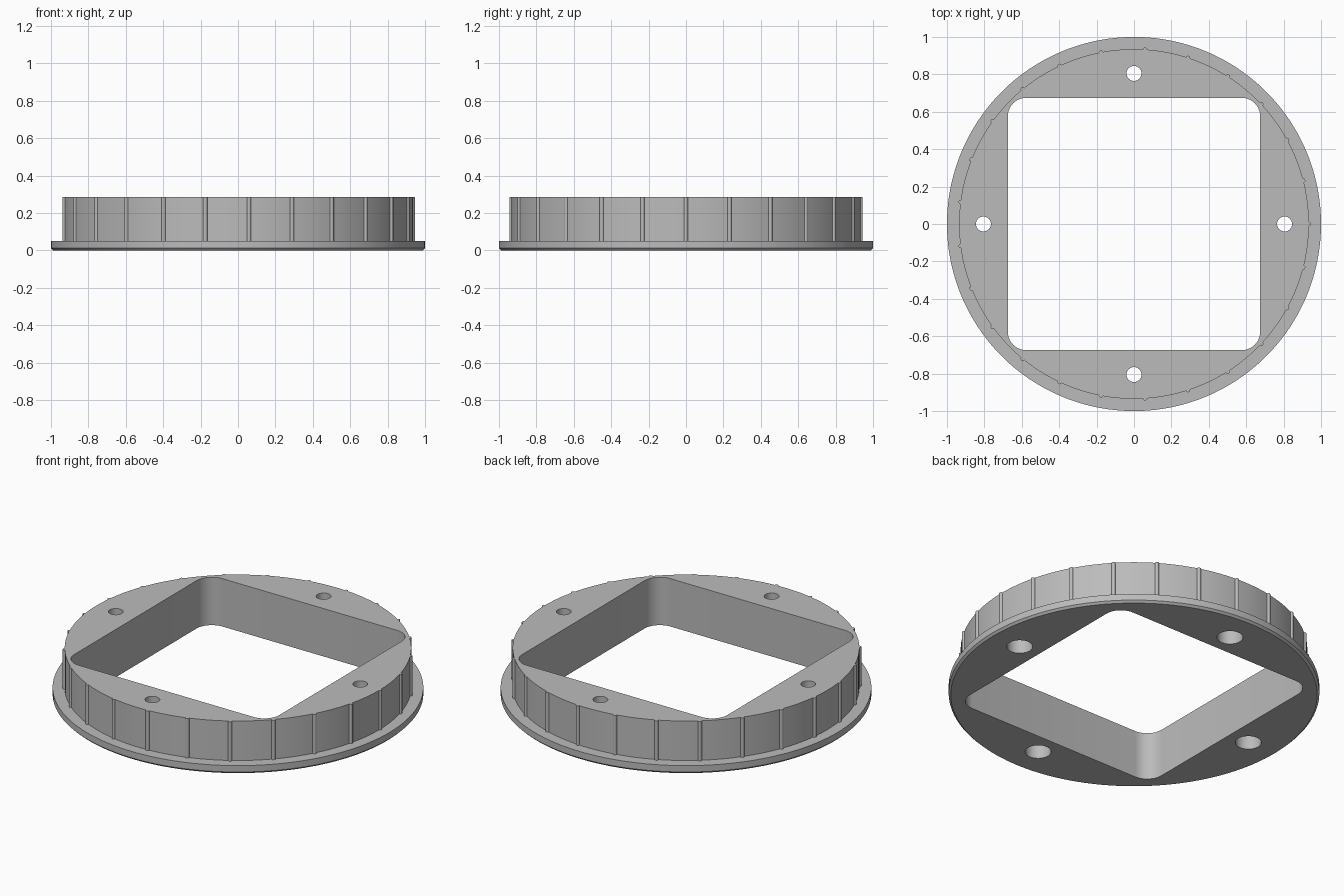
import bpy, bmesh
from math import sin, cos, pi, radians, sqrt

cube = bpy.data.objects.get("Cube")
if cube:
    bpy.data.objects.remove(cube)

RIBS = 25
BODY_R, FLANGE_R, RIB_R = 0.935, 1.0, 0.011
HEIGHT, FLANGE_H, CHAMFER = 0.285, 0.05, 0.012

grey = bpy.data.materials.new("plain grey")
grey.use_nodes = True
colour = (0.5, 0.5, 0.5, 1)
grey.diffuse_color = colour
grey.node_tree.nodes["Principled BSDF"].inputs["Base Color"].default_value = colour


def stack(name, loops):
    """Skin a closed solid through matching loops listed from bottom to top."""
    bm = bmesh.new()
    rings = [[bm.verts.new(p) for p in loop] for loop in loops]
    n = len(rings[0])
    for low, high in zip(rings, rings[1:]):
        for i in range(n):
            j = (i + 1) % n
            bm.faces.new((low[i], low[j], high[j], high[i]))
    bm.faces.new(rings[0][::-1])
    bm.faces.new(rings[-1])
    mesh = bpy.data.meshes.new(name)
    bm.to_mesh(mesh)
    bm.free()
    obj = bpy.data.objects.new(name, mesh)
    bpy.context.collection.objects.link(obj)
    mesh.materials.append(grey)
    return obj


def disc(x, y, r, z, n=40):
    return [(x + r * cos(2 * pi * i / n), y + r * sin(2 * pi * i / n), z) for i in range(n)]


# Shared angles: a half-round rib, then plain wall up to the next rib
pitch = 2 * pi / RIBS
half = RIB_R / BODY_R
outline = []
for k in range(RIBS):
    for i in range(7):
        t = -cos(pi * i / 6)
        outline.append((k * pitch + t * half, RIB_R * sqrt(max(0, 1 - t * t))))
    for i in range(1, 6):
        outline.append((k * pitch + half + (pitch - 2 * half) * i / 6, 0))


def ring(radius, z, rib=0):
    return [((radius + rib * b) * cos(a), (radius + rib * b) * sin(a), z) for a, b in outline]


# Flanged ring with a ribbed wall
body = stack("ribbed_ring", [
    ring(FLANGE_R - CHAMFER, 0),
    ring(FLANGE_R, CHAMFER),
    ring(FLANGE_R, FLANGE_H),
    ring(BODY_R, FLANGE_H, 1),
    ring(BODY_R, HEIGHT, 1),
])

# Square opening with rounded corners
HALF, CORNER = 0.675, 0.1


def rounded_square(z):
    c = HALF - CORNER
    points = []
    for q, (sx, sy) in enumerate([(1, 1), (-1, 1), (-1, -1), (1, -1)]):
        for i in range(11):
            a = radians(90 * q + 9 * i)
            points.append((sx * c + CORNER * cos(a), sy * c + CORNER * sin(a), z))
    return points


cutters = [stack("opening_cutter", [rounded_square(-0.1), rounded_square(0.4)])]

# Four screw holes, counterbored from below
for k in range(4):
    x, y = 0.805 * cos(k * pi / 2), 0.805 * sin(k * pi / 2)
    cutters.append(stack("screw_hole_cutter", [
        disc(x, y, 0.07, -0.1),
        disc(x, y, 0.07, 0.18),
        disc(x, y, 0.04, 0.18),
        disc(x, y, 0.04, 0.4),
    ]))

bpy.ops.object.select_all(action="DESELECT")
bpy.context.view_layer.objects.active = body
body.select_set(True)
for cutter in cutters:
    cut = body.modifiers.new("cut", "BOOLEAN")
    cut.operation = "DIFFERENCE"
    cut.solver = "EXACT"
    cut.object = cutter
    bpy.ops.object.modifier_apply(modifier=cut.name)
for cutter in cutters:
    bpy.data.objects.remove(cutter)

bpy.ops.object.shade_smooth_by_angle(angle=radians(31))
